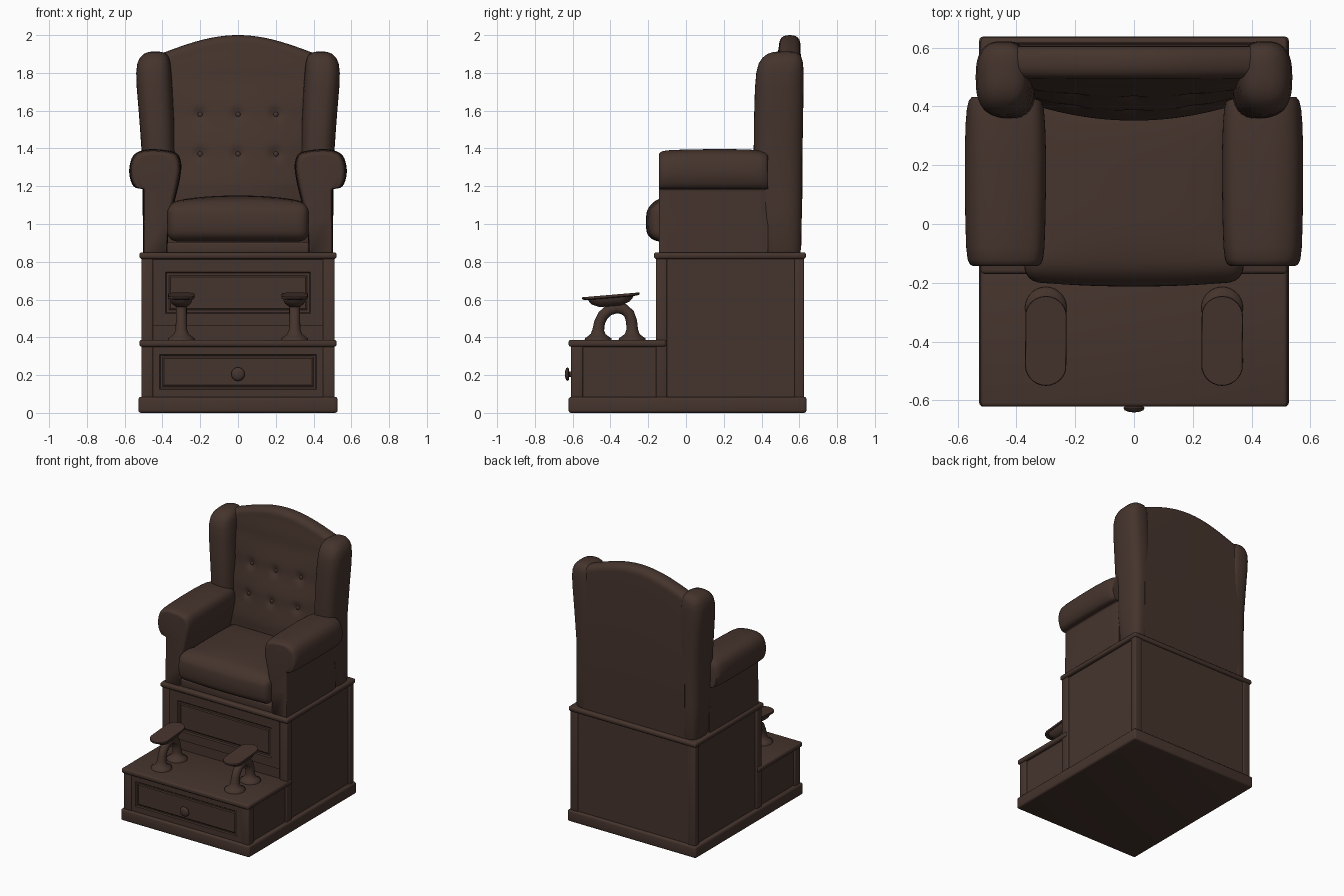
import bpy, bmesh, math
from mathutils import Vector

if "Cube" in bpy.data.objects:
    bpy.data.objects.remove(bpy.data.objects["Cube"])

mat = bpy.data.materials.new("dark brown")
mat.diffuse_color = (0.060, 0.034, 0.026, 1)
mat.use_nodes = True
mat.node_tree.nodes["Principled BSDF"].inputs["Base Color"].default_value = mat.diffuse_color


def finish(name, bm, angle=40, bevel=0, segs=3):
    bmesh.ops.recalc_face_normals(bm, faces=bm.faces)
    me = bpy.data.meshes.new(name)
    bm.to_mesh(me)
    bm.free()
    ob = bpy.data.objects.new(name, me)
    bpy.context.collection.objects.link(ob)
    me.materials.append(mat)
    bpy.ops.object.select_all(action='DESELECT')
    ob.select_set(True)
    bpy.context.view_layer.objects.active = ob
    bpy.ops.object.shade_smooth_by_angle(angle=math.radians(angle))
    if bevel:
        m = ob.modifiers.new("bevel", 'BEVEL')
        m.width, m.segments = bevel, segs
    return ob


def box(name, x, y, z, bevel=0.0, segs=3):
    bm = bmesh.new()
    bmesh.ops.create_cube(bm, size=1)
    for v in bm.verts:
        v.co = [(a + b) / 2 + c * (b - a) for (a, b), c in zip((x, y, z), v.co)]
    if bevel:
        bmesh.ops.bevel(bm, geom=bm.edges[:], offset=bevel, segments=segs,
                        profile=0.5, affect='EDGES')
    return finish(name, bm, 35)


def loft(name, rings, angle=45):
    bm = bmesh.new()
    vs = [[bm.verts.new(p) for p in r] for r in rings]
    n = len(rings[0])
    for a, b in zip(vs, vs[1:]):
        for i in range(n):
            bm.faces.new((a[i], a[(i + 1) % n], b[(i + 1) % n], b[i]))
    bm.faces.new(vs[0])
    bm.faces.new(vs[-1])
    return finish(name, bm, angle)


def chaikin(pts, n=2):
    for _ in range(n):
        out = []
        for (a, b), (c, d) in zip(pts, pts[1:] + pts[:1]):
            out += [(a * .75 + c * .25, b * .75 + d * .25), (a * .25 + c * .75, b * .25 + d * .75)]
        pts = out
    return pts


def interp(table, t):
    for (a, p), (b, q) in zip(table, table[1:]):
        if t <= b:
            f = max(0, (t - a) / (b - a))
            f = f * f * (3 - 2 * f) * .5 + f * .5
            return p + (q - p) * f
    return table[-1][1]


def panel(name, x, z0, z1, y, steps):
    """Front plate with stepped inset: steps are (inset width, depth)."""
    bm = bmesh.new()
    rings = [(0, 0.02), (0, 0)] + steps
    vs = [[bm.verts.new((sx * (x - w), y + d, (z0 + w) if sz < 0 else (z1 - w)))
           for sx, sz in ((-1, -1), (1, -1), (1, 1), (-1, 1))] for w, d in rings]
    for a, b in zip(vs, vs[1:]):
        for i in range(4):
            bm.faces.new((a[i], a[(i + 1) % 4], b[(i + 1) % 4], b[i]))
    bm.faces.new(vs[0])
    bm.faces.new(vs[-1])
    return finish(name, bm, 20)


# cabinet: plinth, rear box, step box and their caps
box("plinth", (-.527, .527), (-.622, .638), (0, .085), .014)
box("rear_box", (-.497, .497), (-.148, .61), (.03, .84))
box("step_box", (-.497, .497), (-.59, 0), (.03, .37))
box("rear_cap", (-.522, .522), (-.17, .635), (.815, .85), .013)
box("step_cap", (-.522, .522), (-.622, -.105), (.35, .387), .013)
for s in (-1, 1):
    sx = sorted((s * .45, s * .512))
    box("step_front_post", sx, (-.608, -.545), (.05, .365), .008)
    box("rear_box_front_post", sx, (-.16, -.10), (.05, .83), .008)
    box("rear_box_back_post", sx, (.575, .625), (.05, .83), .008)
box("rear_box_back_panel", (-.46, .46), (.59, .618), (.05, .83))

# front panels and drawer knob
panel("upper_front_panel", .45, .46, .812, -.156,
      [(.065, 0), (.072, .007), (.085, .007), (.092, .002)])
panel("drawer_front", .455, .085, .35, -.604,
      [(.04, 0), (.046, .007), (.055, .007), (.062, .002)])
loft("drawer_knob", [[(r * math.cos(t), y, .205 + r * math.sin(t))
                      for t in [i * math.pi / 12 for i in range(24)]]
                     for r, y in ((.02, -.598), (.014, -.61), (.014, -.618), (.03, -.620),
                                  (.036, -.626), (.032, -.634), (.02, -.639), (.006, -.641))], 60)

# foot rests: arched tube with flared feet, and tilted sole plate
arch = [(-.465, .38, .072), (-.465, .395, .07), (-.465, .405, .055), (-.465, .418, .039),
        (-.464, .44, .031), (-.457, .48, .029), (-.44, .515, .029), (-.41, .543, .029),
        (-.37, .556, .029), (-.33, .55, .029), (-.301, .524, .029), (-.288, .485, .029),
        (-.285, .44, .031), (-.285, .418, .039), (-.285, .405, .055), (-.285, .395, .07),
        (-.285, .38, .072)]
sole = [(.03, .06, .565), (.05, .10, .582), (.058, .115, .598), (.060, .12, .608),
        (.069, .150, .612), (.071, .153, .618), (.069, .151, .625)]
ang = [i * math.pi / 14 for i in range(28)]
for s in (-1, 1):
    cx = s * .30
    rings = []
    for i, (y, z, r) in enumerate(arch):
        a, b = arch[max(i - 1, 0)], arch[min(i + 1, len(arch) - 1)]
        d = Vector((b[0] - a[0], b[1] - a[1])).normalized()
        rings.append([(cx + r * math.cos(t), y - d.y * r * math.sin(t),
                       z + d.x * r * math.sin(t)) for t in ang])
    loft("foot_rest_arch", rings, 50)
    rings = []
    for hx, hy, z in sole:
        ring = []
        for t in ang:
            y = math.copysign(hy - hx, math.sin(t + .01)) + hx * math.sin(t)
            ring.append((cx + hx * math.cos(t), y - .398, z + .085 * y))
        rings.append(ring)
    loft("foot_rest_plate", rings, 40)

# seat rail and crowned T-shaped cushion
box("seat_rail", (-.375, .375), (-.138, .45), (.84, .905), .012)
bm = bmesh.new()
bmesh.ops.create_cube(bm, size=2)
bmesh.ops.subdivide_edges(bm, edges=bm.edges[:], cuts=23, use_grid_fill=True)
half, r = Vector((.374, .315, .1)), .05
for v in bm.verts:
    u = v.co.copy()
    p = Vector([h * math.sin(c * math.pi / 2) for h, c in zip(half, u)])
    q = Vector([max(-(h - r), min(h - r, c)) for h, c in zip(half, p)])
    if (p - q).length > 1e-6:
        p = q + (p - q).normalized() * r
    x, y, z = p
    k = max(0, 1 - (x / .374) ** 2)
    if z > 0:
        z += .043 * k ** .6 * max(0, 1 - (y / .33) ** 4) * (z / .1)
    if y < 0:
        y -= .018 * k * (-y / .315) + .02 * max(0, 1 - (p.z / .1) ** 2) * (-y / .315)
    if y > -.2:
        x *= .95
    v.co = (x, y + .14, z + 1.008)
finish("seat_cushion", bm, 60)

# rolled arms
prof = chaikin([(.375, .83), (.374, .86), (.366, 1.0), (.335, 1.12), (.31, 1.22), (.296, 1.31),
                (.315, 1.375), (.37, 1.39), (.43, 1.397), (.50, 1.395), (.555, 1.37),
                (.576, 1.31), (.576, 1.25), (.555, 1.195), (.52, 1.186), (.502, 1.187),
                (.502, 1.15), (.502, .86), (.502, .83)])
for s in (-1, 1):
    rings = []
    for y, k in ((-.143, .76), (-.142, .82), (-.136, .88), (-.12, .93), (-.08, .965), (0, .985),
                 (.12, 1), (.25, 1), (.34, .98), (.39, .95), (.42, .90), (.433, .82)):
        rings.append([(s * (.44 + (x - .44) * (k if z > 1.0 else .5 + k / 2)), y,
                       z if z < 1.19 else 1.19 + (z - 1.19) * (.35 + .65 * k))
                      for x, z in prof])
    loft("arm", rings, 50)

# wings: rounded columns (z, x min, x max, y min, y max)
wing = [(.835, .375, .49, .42, .60), (.87, .365, .502, .41, .61), (1.1, .345, .505, .38, .612),
        (1.35, .332, .508, .358, .616), (1.55, .338, .522, .36, .62), (1.72, .347, .536, .365, .622),
        (1.8, .353, .539, .372, .622), (1.85, .358, .533, .385, .62), (1.88, .365, .52, .405, .612),
        (1.9, .378, .50, .43, .60), (1.91, .40, .475, .46, .58), (1.914, .425, .45, .5, .55)]
for s in (-1, 1):
    rings = []
    for z, x0, x1, y0, y1 in wing:
        e = 2 / 2.7
        rings.append([(s * ((x0 + x1) / 2 + (x1 - x0) / 2 * math.copysign(abs(math.cos(t)) ** e, math.cos(t))),
                       (y0 + y1) / 2 + (y1 - y0) / 2 * math.copysign(abs(math.sin(t)) ** e, math.sin(t)),
                       z) for t in [i * math.pi / 18 + .01 for i in range(36)]])
    loft("wing", rings, 70)

# arched, tufted backrest
buttons = [(x, z) for z in (1.37, 1.58) for x in (-.2, 0, .2)]
slope = [(.83, .37), (1.0, .355), (1.2, .352), (1.4, .385), (1.6, .43), (1.8, .468), (2.0, .50)]


def front_y(x, z):
    y = interp(slope, z) + .45 * x * x * max(.3, min(1, (1.9 - z) / .6))
    for bx, bz in buttons:
        y += .018 * math.exp(-((x - bx) ** 2 + (z - bz) ** 2) / .0009)
    return y


rings = []
for i in range(61):
    x = -.42 + .84 * i / 60
    zt = 1.905 + .095 * math.cos(min(1.6, abs(x) / .40 * math.pi / 2))
    ze = zt - .055
    ring = [(x, .606 + .012 * math.sin(j / 8 * math.pi), .83 + (ze - .83) * j / 8) for j in range(8)]
    yf = front_y(x, ze)
    for j in range(13):
        t = math.pi * j / 12
        ring.append((x, (.606 + yf) / 2 + (.606 - yf) / 2 * math.copysign(abs(math.cos(t)) ** .8, math.cos(t)),
                     ze + .055 * math.sin(t) ** .8 if 0 < j < 12 else ze))
    for j in range(1, 61):
        z = ze + (.83 - ze) * j / 60
        ring.append((x, front_y(x, z), z))
    rings.append(ring)
loft("backrest", rings, 60)

for bx, bz in buttons:
    bm = bmesh.new()
    bmesh.ops.create_uvsphere(bm, u_segments=16, v_segments=8, radius=.014)
    for v in bm.verts:
        v.co = (v.co.x + bx, v.co.y * .6 + front_y(bx, bz) - .002, v.co.z + bz)
    finish("tuft_button", bm, 60)
